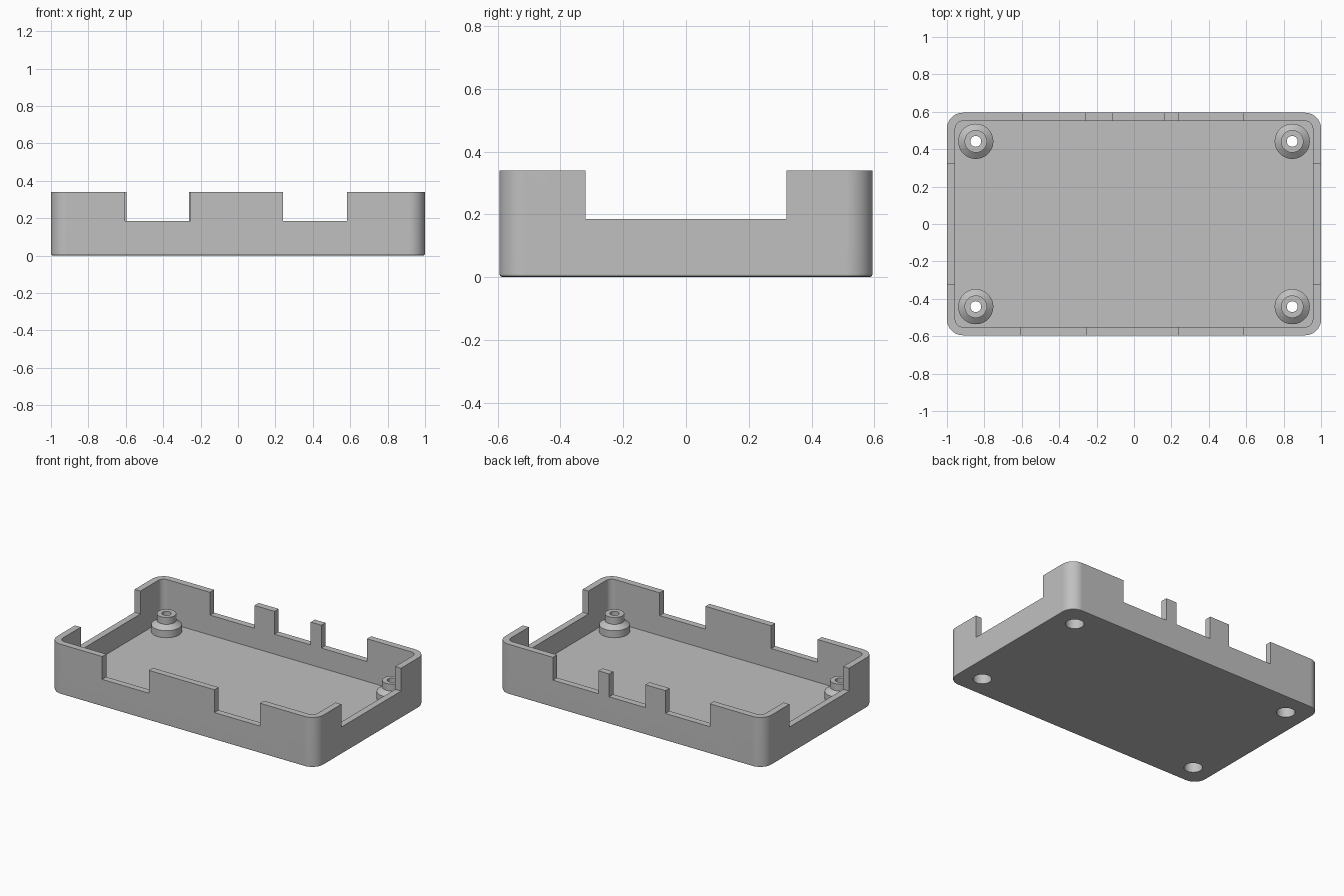
import bpy, bmesh, math
from mathutils import Matrix, Vector

if "Cube" in bpy.data.objects:
    bpy.data.objects.remove(bpy.data.objects["Cube"], do_unlink=True)

HALF_X, HALF_Y, HEIGHT = 1.0, 0.595, 0.34
WALL, FLOOR, NOTCH_Z = 0.044, 0.05, 0.185
RADIUS = 0.085
BORE, SEGMENTS = 0.057, 48
BOSS_X, BOSS_Y = 0.846, 0.442

grey = bpy.data.materials.new("plain grey")
grey.use_nodes = True
colour = (0.53, 0.53, 0.53, 1)
grey.diffuse_color = colour
grey.node_tree.nodes["Principled BSDF"].inputs["Base Color"].default_value = colour


def make_object(name, bm):
    bmesh.ops.recalc_face_normals(bm, faces=bm.faces)
    mesh = bpy.data.meshes.new(name)
    bm.to_mesh(mesh)
    bm.free()
    mesh.materials.append(grey)
    obj = bpy.data.objects.new(name, mesh)
    bpy.context.collection.objects.link(obj)
    return obj


def smooth(obj):
    bpy.ops.object.select_all(action="DESELECT")
    obj.select_set(True)
    bpy.context.view_layer.objects.active = obj
    bpy.ops.object.shade_smooth_by_angle(angle=math.radians(30))
    # Keep the broad flat faces flat beside the rounded ones
    weighted = obj.modifiers.new("flat faces", "WEIGHTED_NORMAL")
    weighted.keep_sharp = True


def rounded_ring(bm, inset, z, steps=10):
    """Loop of vertices around a rounded rectangle."""
    r = RADIUS - inset
    verts = []
    for corner, (sx, sy) in enumerate([(1, 1), (-1, 1), (-1, -1), (1, -1)]):
        for i in range(steps + 1):
            a = math.pi / 2 * (corner + i / steps)
            verts.append(bm.verts.new((sx * (HALF_X - RADIUS) + r * math.cos(a),
                                       sy * (HALF_Y - RADIUS) + r * math.sin(a), z)))
    return verts


def bridge(bm, a, b):
    for i in range(len(a)):
        j = (i + 1) % len(a)
        bm.faces.new((a[i], a[j], b[j], b[i]))


# Tray: softened bottom edge, outer wall, rim, inner wall and floor
bm = bmesh.new()
levels = [(0.01, 0), (0.003, 0.003), (0, 0.01), (0, HEIGHT), (WALL, HEIGHT), (WALL, FLOOR)]
rings = [rounded_ring(bm, inset, z) for inset, z in levels]
for lower, upper in zip(rings, rings[1:]):
    bridge(bm, lower, upper)
bm.faces.new(rings[0])
bm.faces.new(rings[-1])
tray = make_object("tray", bm)

# Cutters: port notches in the walls and screw bores in the floor
bm = bmesh.new()


def cut_box(x0, x1, y0, y1):
    centre = Vector(((x0 + x1) / 2, (y0 + y1) / 2, NOTCH_Z + 0.15))
    scale = Matrix.Diagonal((x1 - x0, y1 - y0, 0.3, 1))
    bmesh.ops.create_cube(bm, size=1, matrix=Matrix.Translation(centre) @ scale)


for x0, x1 in [(-0.603, -0.253), (0.24, 0.583)]:
    cut_box(x0, x1, -HALF_Y - 0.1, -HALF_Y + 0.1)
for x0, x1 in [(-0.595, -0.262), (-0.112, 0.16), (0.24, 0.583)]:
    cut_box(x0, x1, HALF_Y - 0.1, HALF_Y + 0.1)
for x in (-HALF_X, HALF_X):
    cut_box(x - 0.1, x + 0.1, -0.32, 0.32)

corners = [(sx, sy) for sx in (-1, 1) for sy in (-1, 1)]
for sx, sy in corners:
    bmesh.ops.create_cone(bm, cap_ends=True, segments=SEGMENTS, radius1=BORE, radius2=BORE,
                          depth=0.2, matrix=Matrix.Translation((sx * BOSS_X, sy * BOSS_Y, 0)))
cutter = make_object("cutter", bm)
cutter.hide_render = True

cut = tray.modifiers.new("notches", "BOOLEAN")
cut.operation = "DIFFERENCE"
cut.solver = "EXACT"
cut.object = cutter
bpy.context.view_layer.update()
evaluated = tray.evaluated_get(bpy.context.evaluated_depsgraph_get())
result = bpy.data.meshes.new_from_object(evaluated)
tray.modifiers.clear()
tray.data = result
bpy.data.objects.remove(cutter, do_unlink=True)
smooth(tray)

# Screw bosses: stepped posts with a wide bore below and a narrow hole above
profile = [(BORE, FLOOR), (BORE, 0.1), (0.029, 0.1), (0.029, 0.172), (0.06, 0.172),
           (0.06, 0.125), (0.094, 0.098), (0.094, FLOOR)]
for sx, sy in corners:
    bm = bmesh.new()
    loops = []
    for r, z in profile:
        loop = []
        for i in range(SEGMENTS):
            a = math.tau * i / SEGMENTS
            loop.append(bm.verts.new((r * math.cos(a), r * math.sin(a), z)))
        loops.append(loop)
    for inner, outer in zip(loops, loops[1:]):
        bridge(bm, inner, outer)
    name = ("back" if sy > 0 else "front") + ("_left" if sx > 0 else "_right") + "_screw_boss"
    boss = make_object(name, bm)
    # The open base meets the floor, so make sure the top rim faces up
    rim = max(boss.data.polygons, key=lambda p: p.center.z)
    if rim.normal.z < 0:
        boss.data.flip_normals()
    boss.location = (sx * BOSS_X, sy * BOSS_Y, 0)
    smooth(boss)
